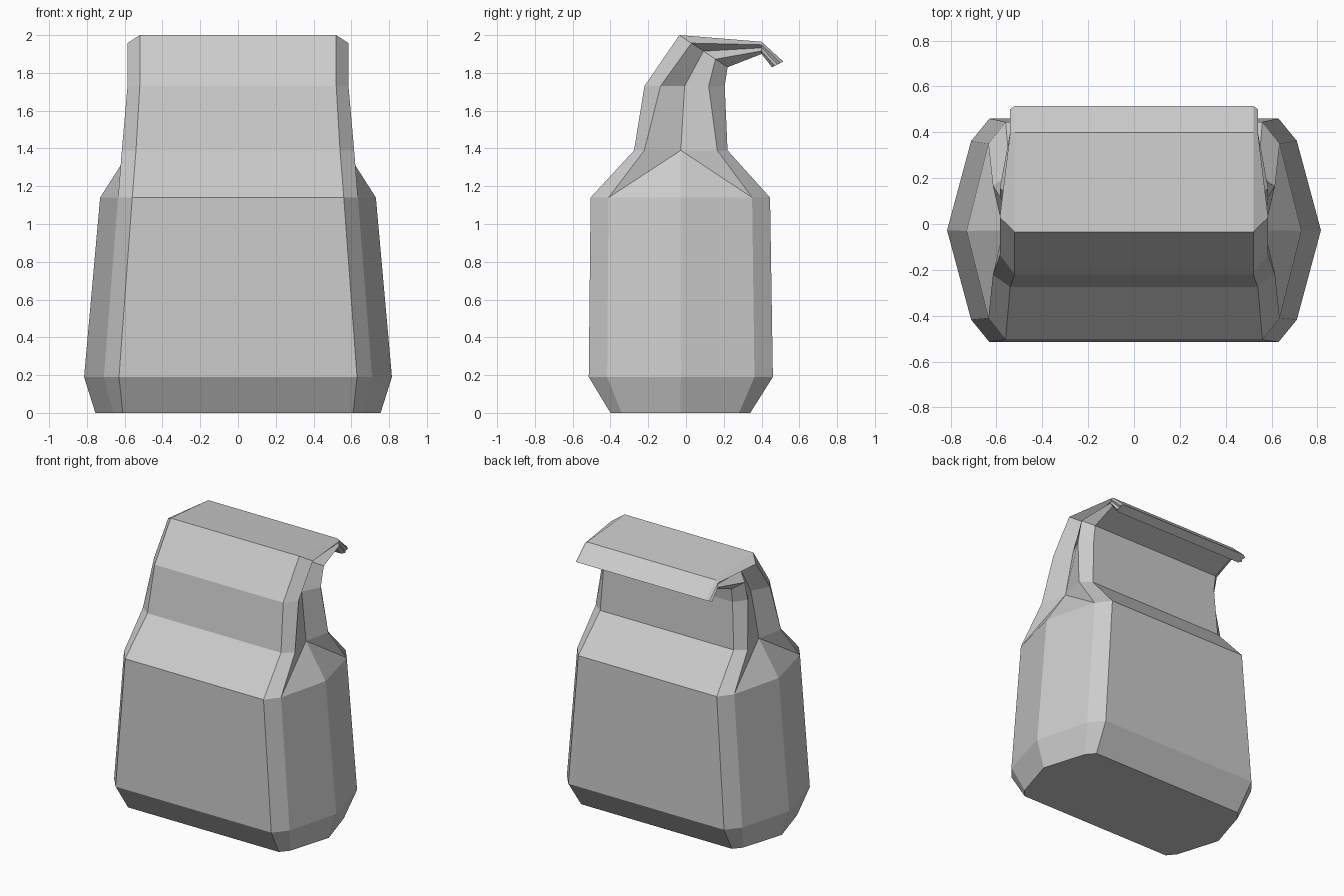
import bpy
import bmesh
from mathutils import Vector

default = bpy.data.objects.get("Cube")
if default:
    bpy.data.objects.remove(default, do_unlink=True)

# Single paper colour
paper = bpy.data.materials.new("grey paper")
paper.use_nodes = True
grey = (0.6, 0.6, 0.6, 1)
paper.diffuse_color = grey
paper.node_tree.nodes["Principled BSDF"].inputs["Base Color"].default_value = grey

# Cross-sections from the base up and over the folded flap:
# front (y, z), back (y, z), half widths (panel, corner, gusset), corner fraction
SECTIONS = [
    ((-0.40, 0), (0.34, 0), (0.61, 0.66, 0.755), 0.08),
    ((-0.515, 0.19), (0.46, 0.19), (0.63, 0.71, 0.815), 0.1),
    ((-0.505, 1.14), (0.445, 1.14), (0.56, 0.635, 0.73), 0.1),
    ((-0.275, 1.39), (0.22, 1.39), (0.54, 0.615, 0.57), 0.11),
    ((-0.22, 1.73), (0.205, 1.73), (0.52, 0.585, 0.52), 0.2),
    ((-0.035, 2), (0.22, 1.83), (0.52, 0.585, 0.51), 0.25),
    ((0.40, 1.965), (0.40, 1.90), (0.52, 0.54, 0.53), 0.25),
    ((0.515, 1.86), (0.455, 1.83), (0.52, 0.54, 0.53), 0.25),
]
SHOULDER = 2  # section where the side gussets start folding inwards


def section_loop(bm, front, back, widths, corner):
    """Ten-sided ring: one side from front to back, then its mirror image."""
    panel, edge, gusset = widths
    side = []
    for x, t in ((panel, 0), (edge, corner), (gusset, 0.5), (edge, 1 - corner), (panel, 1)):
        y, z = Vector(front).lerp(Vector(back), t)
        side.append(Vector((x, y, z)))
    mirrored = [Vector((-p.x, p.y, p.z)) for p in reversed(side)]
    return [bm.verts.new(p) for p in side + mirrored]


bm = bmesh.new()
rings = [section_loop(bm, *section) for section in SECTIONS]
count = len(rings[0])

# Bag walls, with folded triangles where the gussets begin
for level, (low, high) in enumerate(zip(rings, rings[1:])):
    for i in range(count):
        j = (i + 1) % count
        a, b, c, d = low[i], low[j], high[j], high[i]
        into_gusset = i % 5 == 1
        out_of_gusset = i % 5 == 2
        if level == SHOULDER and into_gusset:
            bm.faces.new((a, b, c))
            bm.faces.new((a, c, d))
        elif level == SHOULDER and out_of_gusset:
            bm.faces.new((a, b, d))
            bm.faces.new((b, c, d))
        else:
            bm.faces.new((a, b, c, d))

# Base and the closed lip of the flap
bm.faces.new(list(reversed(rings[0])))
bm.faces.new(rings[-1])
bmesh.ops.recalc_face_normals(bm, faces=bm.faces)

mesh = bpy.data.meshes.new("folded_bag")
bm.to_mesh(mesh)
bm.free()
mesh.materials.append(paper)
bag = bpy.data.objects.new("folded_bag", mesh)
bpy.context.collection.objects.link(bag)
